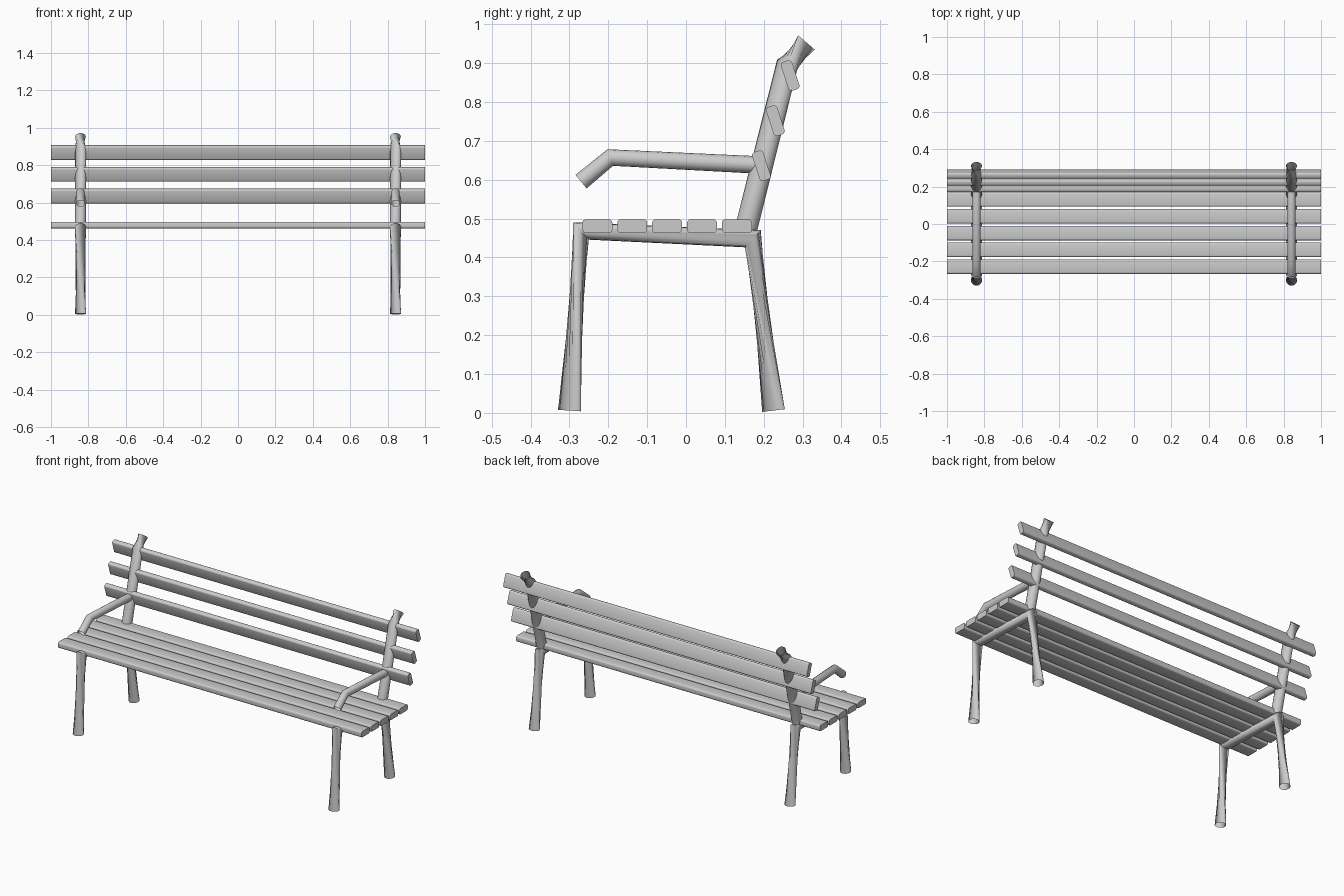
import bpy, bmesh, math
from mathutils import Vector

cube = bpy.data.objects.get("Cube")
if cube:
    bpy.data.objects.remove(cube, do_unlink=True)

grey = bpy.data.materials.new("light grey")
grey.use_nodes = True
GREY = (0.6, 0.6, 0.6, 1)
grey.diffuse_color = GREY
grey.node_tree.nodes["Principled BSDF"].inputs["Base Color"].default_value = GREY

SIDES = 16


def finish(name, bm, angle):
    mesh = bpy.data.meshes.new(name)
    bm.to_mesh(mesh)
    bm.free()
    mesh.materials.append(grey)
    obj = bpy.data.objects.new(name, mesh)
    bpy.context.collection.objects.link(obj)
    bpy.ops.object.select_all(action="DESELECT")
    obj.select_set(True)
    bpy.context.view_layer.objects.active = obj
    bpy.ops.object.shade_smooth_by_angle(angle=math.radians(angle))
    return obj


def tube(name, x, path, radius, twists):
    """Open tube swept along a (y, z) path, turned by a twist at each point."""
    bm = bmesh.new()
    points = [Vector(p) for p in path]
    rings = []
    for i, (p, twist) in enumerate(zip(points, twists)):
        back = (p - points[i - 1]).normalized() if i else Vector((0, 0))
        ahead = (points[i + 1] - p).normalized() if i + 1 < len(points) else Vector((0, 0))
        t = (back + ahead).normalized()
        ring = []
        for k in range(SIDES):
            a = math.tau * k / SIDES + math.radians(twist)
            u, v = radius * math.cos(a), radius * math.sin(a)
            ring.append(bm.verts.new((x + u, p.x - t.y * v, p.y + t.x * v)))
        rings.append(ring)
    for r, s in zip(rings, rings[1:]):
        for k in range(SIDES):
            n = (k + 1) % SIDES
            bm.faces.new((r[k], r[n], s[n], s[k]))
    bmesh.ops.recalc_face_normals(bm, faces=bm.faces)
    return finish(name, bm, 60)


def slat(name, y, z, depth, height, tilt=0):
    """Full-length board with rounded long edges."""
    bm = bmesh.new()
    bmesh.ops.create_cube(bm, size=1)
    bmesh.ops.scale(bm, vec=(2, depth, height), verts=bm.verts)
    long_edges = [e for e in bm.edges if abs(e.verts[0].co.x - e.verts[1].co.x) > 1]
    bmesh.ops.bevel(bm, geom=long_edges, offset=0.009, segments=3, profile=0.5, affect="EDGES")
    obj = finish(name, bm, 40)
    obj.location = (0, y, z)
    obj.rotation_euler.x = math.radians(tilt)


# Side frames: legs with seat rail, back post and armrest
for side, x in (("left", 0.842), ("right", -0.842)):
    tube(f"{side}_legs_and_rail", x,
         [(-0.30, 0.006), (-0.27, 0.468), (0.172, 0.448), (0.225, 0.006)],
         0.03, (-80, 0, 0, 80))
    tube(f"{side}_back_post", x,
         [(0.155, 0.475), (0.26, 0.895), (0.31, 0.953)], 0.029, (0, 0, 80))
    tube(f"{side}_armrest", x,
         [(-0.27, 0.595), (-0.195, 0.657), (0.185, 0.638)], 0.0225, (0, 0, 0))

# Seat boards
for i in range(5):
    slat(f"seat_slat_{i + 1}", -0.228 + 0.0897 * i, 0.4805, 0.077, 0.035)

# Backrest boards
for i, (y, z) in enumerate(((0.194, 0.636), (0.230, 0.752), (0.268, 0.868))):
    slat(f"back_slat_{i + 1}", y, z, 0.03, 0.078, 18)
